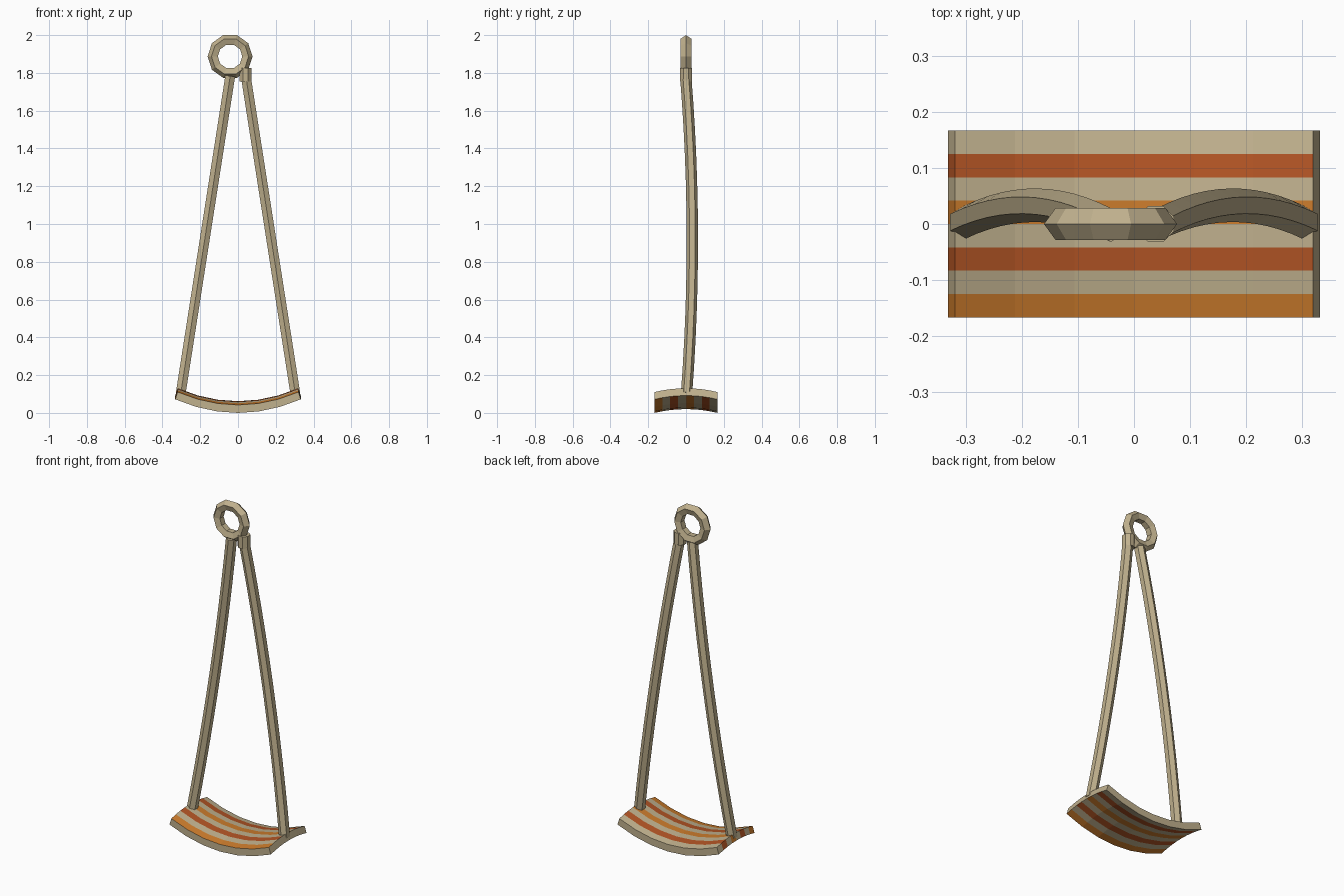
import bpy, bmesh, math
from mathutils import Vector

if "Cube" in bpy.data.objects:
    bpy.data.objects.remove(bpy.data.objects["Cube"])


def material(name, rgb):
    m = bpy.data.materials.new(name)
    m.diffuse_color = (*rgb, 1)
    m.use_nodes = True
    m.node_tree.nodes["Principled BSDF"].inputs["Base Color"].default_value = m.diffuse_color
    return m


CREAM = material("cream canvas", (0.53, 0.44, 0.27))
ORANGE = material("orange stripe", (0.60, 0.20, 0.025))
RUST = material("rust stripe", (0.45, 0.09, 0.018))


def finish(name, bm, mats):
    bmesh.ops.recalc_face_normals(bm, faces=bm.faces[:])
    me = bpy.data.meshes.new(name)
    bm.to_mesh(me)
    bm.free()
    for m in mats:
        me.materials.append(m)
    ob = bpy.data.objects.new(name, me)
    bpy.context.collection.objects.link(ob)
    return ob


def skin(name, rings, closed=False):
    """Join equal loops of points into a tube, capped unless closed."""
    bm = bmesh.new()
    loops = [[bm.verts.new(p) for p in r] for r in rings]
    n = len(loops[0])
    for i in range(len(loops) if closed else len(loops) - 1):
        a, b = loops[i], loops[(i + 1) % len(loops)]
        for j in range(n):
            k = (j + 1) % n
            bm.faces.new((a[j], a[k], b[k], b[j]))
    if not closed:
        bm.faces.new(loops[0])
        bm.faces.new(loops[-1])
    return finish(name, bm, [CREAM])


# Hanging ring: ten segments, five-sided section pointing outward
ring = []
for i in range(10):
    a = math.tau * i / 10
    section = []
    for j in range(5):
        b = math.tau * j / 5
        r = 0.089 + 0.03 * math.cos(b)
        section.append((-0.042 + r * math.cos(a), 0.03 * math.sin(b),
                        1.887 + r * math.sin(a)))
    ring.append(section)
skin("hanging_ring", ring, closed=True)


# Cords: six-sided, bowed gently backward
def cord(name, side):
    start, end = Vector((0.303 * side, 0.003, 0.105)), Vector((0.041 * side, -0.002, 1.785))
    loops, steps = [], 12
    for i in range(steps + 1):
        t = i / steps
        p = start.lerp(end, t) + Vector((0, 0.033 * 4 * t * (1 - t), 0))
        d = (end - start + Vector((0, 0.033 * 4 * (1 - 2 * t), 0))).normalized()
        u = Vector((0, 1, 0)).cross(d).normalized()
        v = d.cross(u)
        loops.append([p + 0.03 * (math.sin(math.tau * j / 6) * u + math.cos(math.tau * j / 6) * v)
                      for j in range(6)])
    skin(name, loops)


cord("left_cord", -1)
cord("right_cord", 1)

# Collar binding the right cord to the ring
skin("cord_collar", [[(0.039 + 0.035 * math.cos((j + 0.5) * math.tau / 8),
                       0.035 * math.sin((j + 0.5) * math.tau / 8), z) for j in range(8)]
                     for z in (1.755, 1.826)])

# Seat: sagging, crowned slab with eight stripes across its depth
HX, HY, NX, NY, HALF = 0.326, 0.167, 6, 8, 0.021
bm = bmesh.new()
grid = {}
for i in range(NX + 1):
    s = 2 * i / NX - 1
    slope = math.atan(2 * 0.07 * s / HX)
    for j in range(NY + 1):
        q = 2 * j / NY - 1
        z = 0.021 + 0.07 * s * s + 0.02 * (1 - q * q)
        for k in (-1, 1):
            grid[i, j, k] = bm.verts.new((HX * s - k * HALF * math.sin(slope) * 0.75, HY * q,
                                          z + k * HALF * math.cos(slope)))


def quad(keys, mat):
    bm.faces.new([grid[k] for k in keys]).material_index = mat


stripe = [1, 0, 2, 0]
for j in range(NY):
    m = stripe[j % 4]
    for i in range(NX):
        for k in (-1, 1):
            quad([(i, j, k), (i + 1, j, k), (i + 1, j + 1, k), (i, j + 1, k)], m)
    # left end carries the stripes, right end is plain
    for i, mat in ((0, m), (NX, 0)):
        quad([(i, j, -1), (i, j + 1, -1), (i, j + 1, 1), (i, j, 1)], mat)
for i in range(NX):
    for j in (0, NY):
        quad([(i, j, -1), (i + 1, j, -1), (i + 1, j, 1), (i, j, 1)], 0)
finish("striped_seat", bm, [CREAM, ORANGE, RUST])
